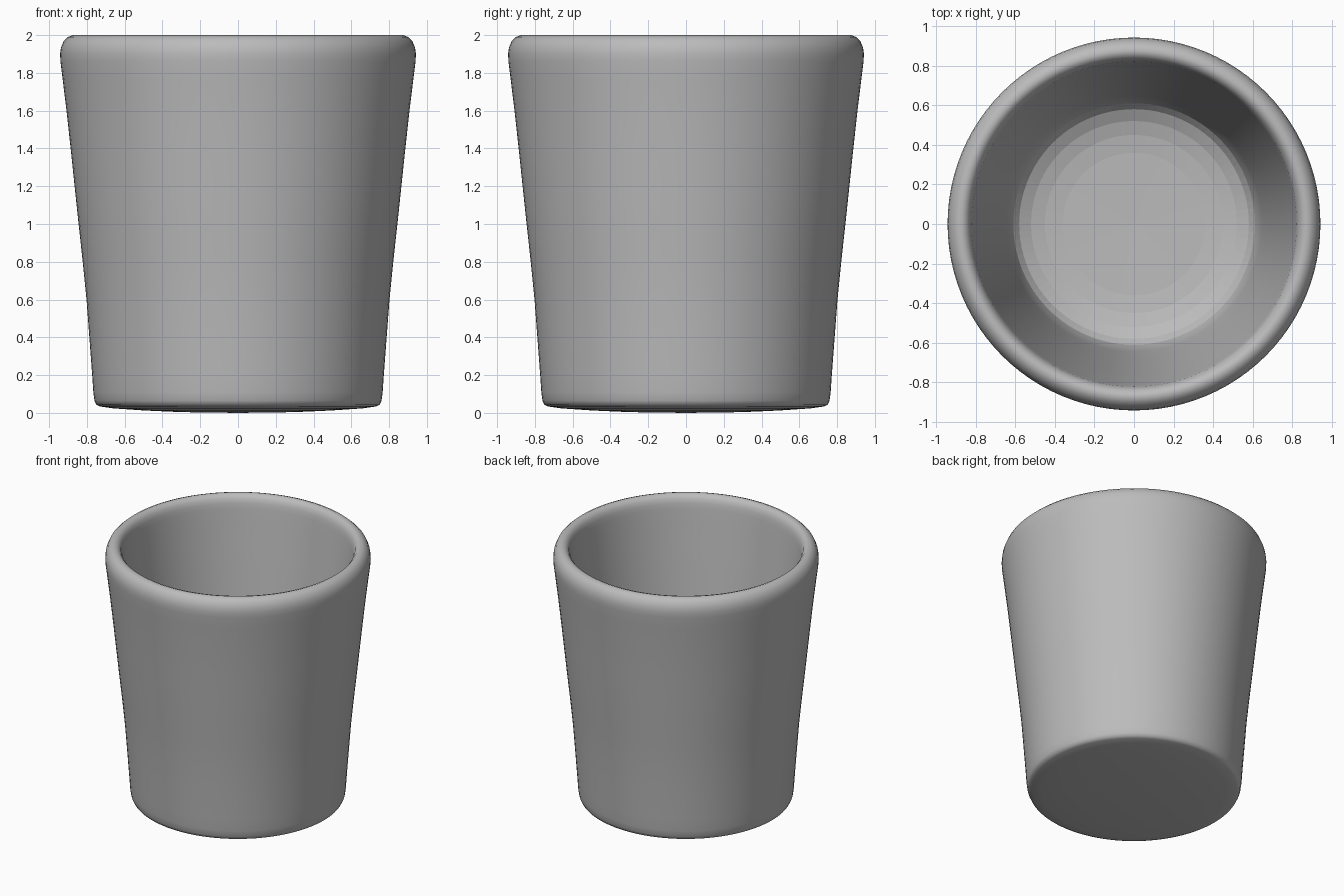
import bpy, bmesh, math
from mathutils import Vector

# Remove the default cube
cube = bpy.data.objects.get("Cube")
if cube:
    bpy.data.objects.remove(cube, do_unlink=True)

SEGMENTS = 96

# Single glaze colour
mat = bpy.data.materials.new("plain grey")
mat.use_nodes = True
grey = (0.5, 0.5, 0.5, 1)
mat.diffuse_color = grey
mat.node_tree.nodes["Principled BSDF"].inputs["Base Color"].default_value = grey

# Half profile pieces as (radius, height)
underside = [(0, 0), (0.3, 0.004), (0.5, 0.013), (0.66, 0.024), (0.73, 0.034)]
foot = [(0.75, 0.043), (0.76, 0.065), (0.766, 0.11)]
outer_wall = [(0.772, 0.2), (0.787, 0.4), (0.802, 0.6), (0.822, 0.8), (0.844, 1.0),
              (0.865, 1.2), (0.886, 1.4), (0.908, 1.6), (0.93, 1.78)]
rim = [(0.94, 1.86), (0.942, 1.9), (0.937, 1.935), (0.922, 1.97), (0.9, 1.99),
       (0.875, 2.0), (0.85, 1.992), (0.832, 1.97), (0.822, 1.94), (0.816, 1.9)]
inner_wall = [(0.805, 1.8), (0.78, 1.6), (0.757, 1.4), (0.735, 1.2), (0.712, 1.0),
              (0.69, 0.8), (0.668, 0.6), (0.645, 0.4), (0.63, 0.29)]
floor = [(0.61, 0.23), (0.58, 0.195), (0.52, 0.165), (0.45, 0.147), (0.36, 0.137), (0, 0.13)]
profile = underside + foot + outer_wall + rim + inner_wall + floor

# Lathe the profile around the vertical axis
bm = bmesh.new()
verts = [bm.verts.new((r, 0, z)) for r, z in profile]
edges = [bm.edges.new(pair) for pair in zip(verts, verts[1:])]
bmesh.ops.spin(bm, geom=verts + edges, cent=Vector(), axis=(0, 0, 1),
               angle=math.tau, steps=SEGMENTS, use_merge=True)
bmesh.ops.remove_doubles(bm, verts=bm.verts, dist=0.0005)
bmesh.ops.recalc_face_normals(bm, faces=bm.faces)

# Smooth walls, flat rings in the inner floor
for face in bm.faces:
    c = face.calc_center_median()
    face.smooth = not (c.xy.length < 0.6 and c.z > 0.1)

mesh = bpy.data.meshes.new("cup_body")
bm.to_mesh(mesh)
bm.free()
mesh.materials.append(mat)
cup = bpy.data.objects.new("cup_body", mesh)
bpy.context.collection.objects.link(cup)
